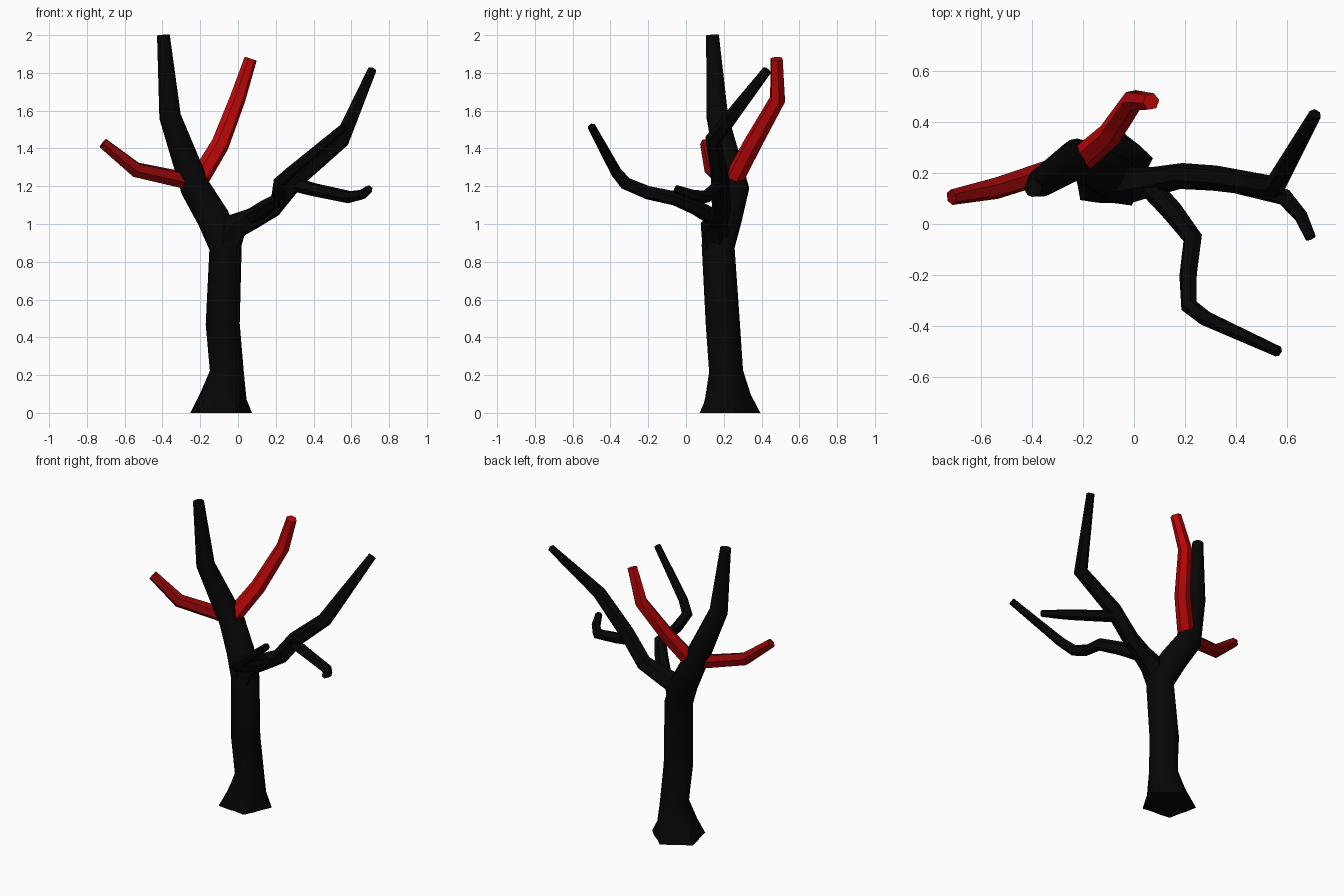
import bpy, bmesh, math
from mathutils import Vector

cube = bpy.data.objects.get("Cube")
if cube:
    bpy.data.objects.remove(cube, do_unlink=True)


def material(name, rgb):
    m = bpy.data.materials.new(name)
    m.use_nodes = True
    m.diffuse_color = (*rgb, 1)
    m.node_tree.nodes["Principled BSDF"].inputs["Base Color"].default_value = (*rgb, 1)
    return m


bark = material("black bark", (0.0018, 0.0018, 0.0018))
bright_red = material("bright red", (0.5, 0.002, 0.0025))
dark_red = material("dark red", (0.26, 0.002, 0.0025))


def limb(name, mat, path, sides=6, flare=()):
    """Tapered tube through (x, y, z, radius) points, with capped ends."""
    pts = [Vector(p[:3]) for p in path]
    dirs = [(b - a).normalized() for a, b in zip(pts, pts[1:])]
    tangents = [dirs[0]] + [(a + b).normalized() for a, b in zip(dirs, dirs[1:])] + [dirs[-1]]
    u = tangents[0].orthogonal().normalized()
    if flare:
        # a flared foot sits flat on the ground
        tangents[0] = Vector((0, 0, 1))
        u = Vector((1, 0, 0))
    bm = bmesh.new()
    rings = []
    for i, (p, t) in enumerate(zip(pts, tangents)):
        u = (u - t * u.dot(t)).normalized()
        v = t.cross(u)
        ring = []
        for k in range(sides):
            a = math.tau * (k + 0.5) / sides
            r = path[i][3]
            if i < len(flare):
                r *= 1 + flare[i] * math.cos(5 * a - 1.2)
            ring.append(bm.verts.new(p + (u * math.cos(a) + v * math.sin(a)) * r))
        rings.append(ring)
    for a, b in zip(rings, rings[1:]):
        for k in range(sides):
            n = (k + 1) % sides
            bm.faces.new((a[k], a[n], b[n], b[k]))
    bm.faces.new(rings[0][::-1])
    bm.faces.new(rings[-1])
    bmesh.ops.recalc_face_normals(bm, faces=bm.faces)
    mesh = bpy.data.meshes.new(name)
    bm.to_mesh(mesh)
    bm.free()
    mesh.materials.append(mat)
    ob = bpy.data.objects.new(name, mesh)
    bpy.context.collection.objects.link(ob)
    bpy.ops.object.select_all(action="DESELECT")
    ob.select_set(True)
    bpy.context.view_layer.objects.active = ob
    bpy.ops.object.shade_smooth_by_angle(angle=math.radians(50))


# Trunk with lobed root flare, continuing into the tallest limb
limb("trunk", bark, [
    (-0.095, 0.222, 0, 0.153), (-0.08, 0.215, 0.09, 0.12), (-0.06, 0.21, 0.22, 0.09),
    (-0.08, 0.195, 0.47, 0.091), (-0.065, 0.17, 0.88, 0.088), (-0.13, 0.21, 1.03, 0.087),
    (-0.225, 0.255, 1.19, 0.08), (-0.36, 0.165, 1.57, 0.058), (-0.395, 0.14, 2.0, 0.034)],
    sides=15, flare=[0.13, 0.08, 0.03])

# Limb forking out of the trunk to the left side
limb("left_limb", bark, [
    (-0.065, 0.165, 0.88, 0.082), (-0.015, 0.15, 0.99, 0.074), (0.07, 0.165, 1.025, 0.06),
    (0.185, 0.188, 1.085, 0.052), (0.315, 0.18, 1.245, 0.05), (0.55, 0.145, 1.447, 0.045),
    (0.71, 0.43, 1.815, 0.025)])

# Drooping twig with a curled tip
limb("curled_twig", bark, [
    (0.28, 0.18, 1.215, 0.04), (0.4, 0.155, 1.182, 0.036), (0.59, 0.105, 1.142, 0.034),
    (0.655, 0.03, 1.155, 0.028), (0.693, -0.055, 1.185, 0.022)])

# Branch that bends out to the front
limb("front_branch", bark, [
    (0.04, 0.17, 1.02, 0.044), (0.15, 0.05, 1.09, 0.042), (0.23, -0.055, 1.135, 0.039),
    (0.212, -0.2, 1.165, 0.036), (0.215, -0.32, 1.215, 0.034), (0.28, -0.37, 1.275, 0.03),
    (0.565, -0.5, 1.515, 0.022)])

# Two red branches grown from the tallest limb
limb("red_side_branch", dark_red, [
    (-0.23, 0.24, 1.22, 0.047), (-0.54, 0.14, 1.287, 0.043), (-0.715, 0.105, 1.428, 0.031)])
limb("red_back_branch", bright_red, [
    (-0.21, 0.25, 1.23, 0.053), (-0.095, 0.35, 1.42, 0.049),
    (-0.003, 0.485, 1.66, 0.043), (0.067, 0.48, 1.875, 0.034)])
